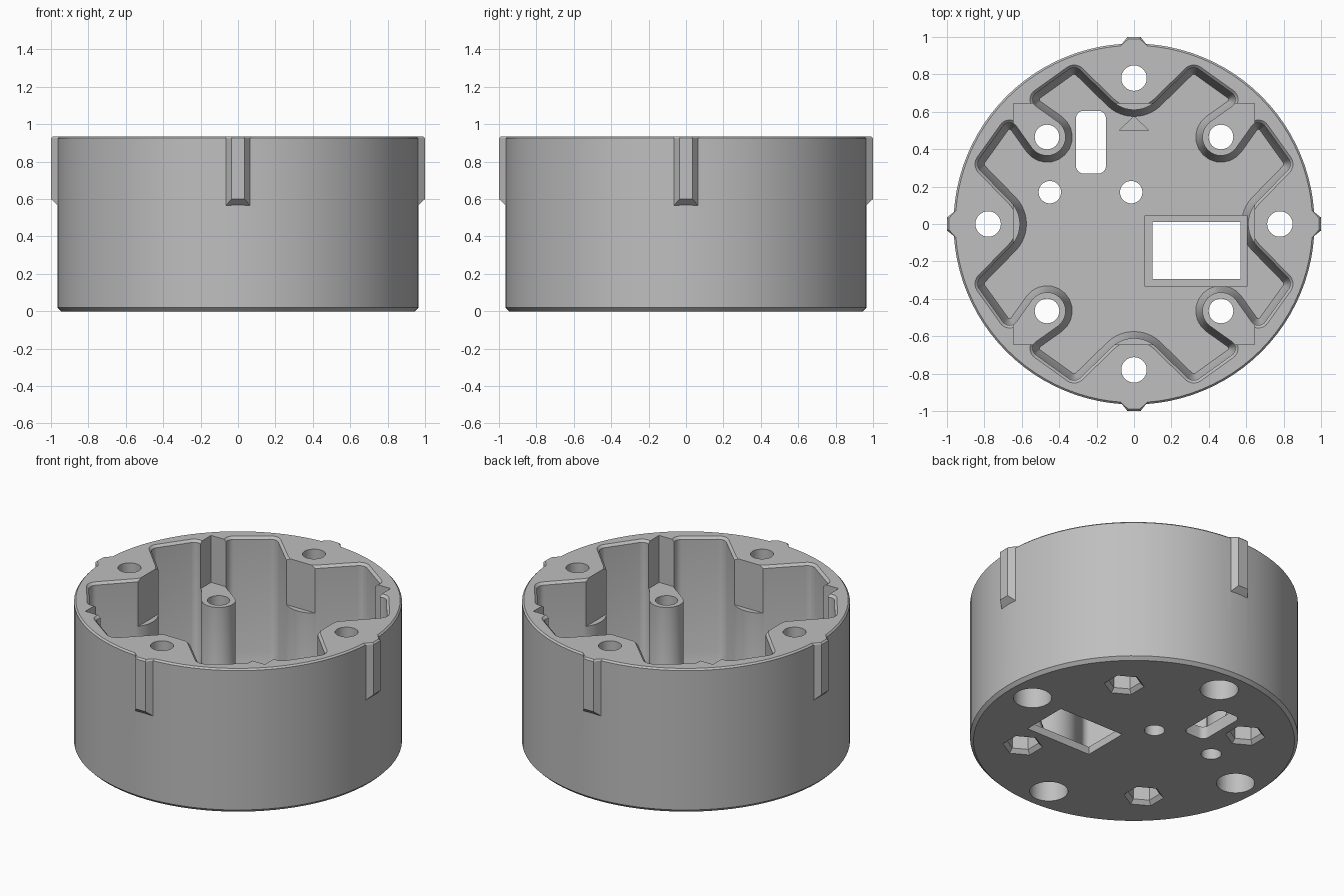
import bpy, bmesh, math
from mathutils import Vector

if "Cube" in bpy.data.objects:
    bpy.data.objects.remove(bpy.data.objects["Cube"], do_unlink=True)

HEIGHT, FLOOR, LEDGE = 0.935, 0.08, 0.63
POST, BOSS = 0.465, 0.78

grey = bpy.data.materials.new("plain grey")
grey.use_nodes = True
grey.diffuse_color = (0.52, 0.52, 0.52, 1)
grey.node_tree.nodes["Principled BSDF"].inputs["Base Color"].default_value = grey.diffuse_color


def ring(radius, sides=48, cx=0, cy=0, phase=0):
    return [(cx + radius * math.cos(phase + math.tau * i / sides),
             cy + radius * math.sin(phase + math.tau * i / sides)) for i in range(sides)]


def rect(x0, x1, y0, y1):
    return [(x0, y0), (x1, y0), (x1, y1), (x0, y1)]


def turn(points, quarter):
    for _ in range(quarter):
        points = [(-y, x) for x, y in points]
    return points


def loft(name, layers):
    """Closed solid through (z, outline) layers with matching point counts."""
    bm = bmesh.new()
    rows = [[bm.verts.new((x, y, z)) for x, y in pts] for z, pts in layers]
    n = len(rows[0])
    for low, high in zip(rows, rows[1:]):
        for i in range(n):
            j = (i + 1) % n
            bm.faces.new((low[i], low[j], high[j], high[i]))
    bm.faces.new(rows[0][::-1])
    bm.faces.new(rows[-1])
    bmesh.ops.recalc_face_normals(bm, faces=bm.faces)
    mesh = bpy.data.meshes.new(name)
    bm.to_mesh(mesh)
    bm.free()
    mesh.materials.append(grey)
    obj = bpy.data.objects.new(name, mesh)
    bpy.context.scene.collection.objects.link(obj)
    return obj


def combine(target, tool, operation):
    mod = target.modifiers.new(tool.name, "BOOLEAN")
    mod.operation, mod.solver, mod.object = operation, "EXACT", tool
    bpy.context.view_layer.update()
    result = bpy.data.meshes.new_from_object(
        target.evaluated_get(bpy.context.evaluated_depsgraph_get()))
    target.modifiers.clear()
    target.data = result
    bpy.data.objects.remove(tool, do_unlink=True)


def cut(name, *layers):
    combine(housing, loft(name, layers), "DIFFERENCE")


def belt(circles, steps=12):
    """Outline of arcs joined by tangents; a negative radius bulges inward."""
    count = len(circles)
    normals = []
    for i, (centre, radius) in enumerate(circles):
        other, other_radius = circles[(i + 1) % count]
        step = Vector(other) - Vector(centre)
        normals.append(math.atan2(step.y, step.x) - math.acos((radius - other_radius) / step.length))
    points = []
    for i, ((cx, cy), radius) in enumerate(circles):
        sweep = (normals[i] - normals[i - 1]) % math.tau
        if radius < 0:
            sweep -= math.tau
        for k in range(steps + 1):
            a = normals[i - 1] + sweep * k / steps
            points.append((cx + radius * math.cos(a), cy + radius * math.sin(a)))
    return points


def cavity_outline(shift=0):
    """Pocket around four screw bosses and four bridged posts."""
    near, far = ((0.785, 0.32), 0.05), ((0.665, 0.496), 0.045)
    quarter = [((BOSS, 0), -0.17), near, far, ((POST, POST), -0.1)]
    quarter += [(c[::-1], r) for c, r in (far, near)]
    return belt([(turn([c], k)[0], r + shift) for k in range(4) for c, r in quarter])


# Outer drum with chamfered rims
housing = loft("round_housing", [(0, ring(0.945, 96)), (0.02, ring(0.965, 96)),
                                 (HEIGHT - 0.01, ring(0.965, 96)), (HEIGHT, ring(0.955, 96))])


# Four locating ribs on the outside
def rib_shape(reach, half):
    return [(0.92, -0.07), (0.955, -0.07), (reach, -half), (reach, half), (0.955, 0.07), (0.92, 0.07)]


for k in range(4):
    rib = loft("locating_rib", [(z, turn(rib_shape(r, w), k)) for z, r, w in (
        (0.565, 0.962, 0.065), (0.6, 1, 0.035), (HEIGHT - 0.01, 1, 0.035), (HEIGHT, 0.99, 0.03))])
    combine(housing, rib, "UNION")

# Main cavity, flared at the floor and chamfered at the rim
cut("cavity", (FLOOR, cavity_outline(-0.035)), (0.19, cavity_outline()),
    (HEIGHT - 0.015, cavity_outline()), (HEIGHT + 0.02, cavity_outline(0.035)))

# Square board seat resting on the posts
seat = rect(-0.645, 0.645, -0.645, 0.645)
cut("board_seat", (LEDGE, seat), (1.1, seat))

# Screw holes in the bosses and posts, with recesses underneath
for k in range(4):
    bx, by = turn([(BOSS, 0)], k)[0]
    px, py = turn([(POST, POST)], k)[0]
    cut("boss_hole", (-0.1, ring(0.068, 32, bx, by)), (1.1, ring(0.068, 32, bx, by)))
    cut("screw_head_recess", (-0.1, ring(0.113, 32, bx, by)), (0.6, ring(0.113, 32, bx, by)))
    cut("post_hole", (-0.1, ring(0.066, 32, px, py)), (1.1, ring(0.066, 32, px, py)))
    hexes = [(z, ring(r, 6, px, py, math.pi / 6)) for z, r in ((-0.03, 0.147), (0.025, 0.095), (0.14, 0.095))]
    cut("nut_recess", *hexes)

# Stepped connector window
window = rect(0.1, 0.57, -0.295, 0.01)
step = rect(0.06, 0.605, -0.335, 0.045)
cut("window", (-0.1, window), (0.25, window))
cut("window_step", (0.05, step), (0.25, step))

# Rounded cable slot
slot = belt([(c, 0.04) for c in rect(-0.27, -0.19, 0.31, 0.565)], 6)
cut("cable_slot", (-0.1, slot), (0.25, slot))

# Two small floor holes and the direction arrow
for x in (-0.45, -0.015):
    cut("floor_hole", (-0.1, ring(0.06, 32, x, 0.17)), (0.2, ring(0.06, 32, x, 0.17)))
arrow = [(-0.08, 0.5), (0.08, 0.5), (0, 0.575)]
cut("arrow_mark", (FLOOR - 0.012, arrow), (FLOOR + 0.02, arrow))

# Smooth shading with sharp edges
bpy.ops.object.select_all(action="DESELECT")
housing.select_set(True)
bpy.context.view_layer.objects.active = housing
bpy.ops.object.shade_smooth_by_angle(angle=math.radians(25))
